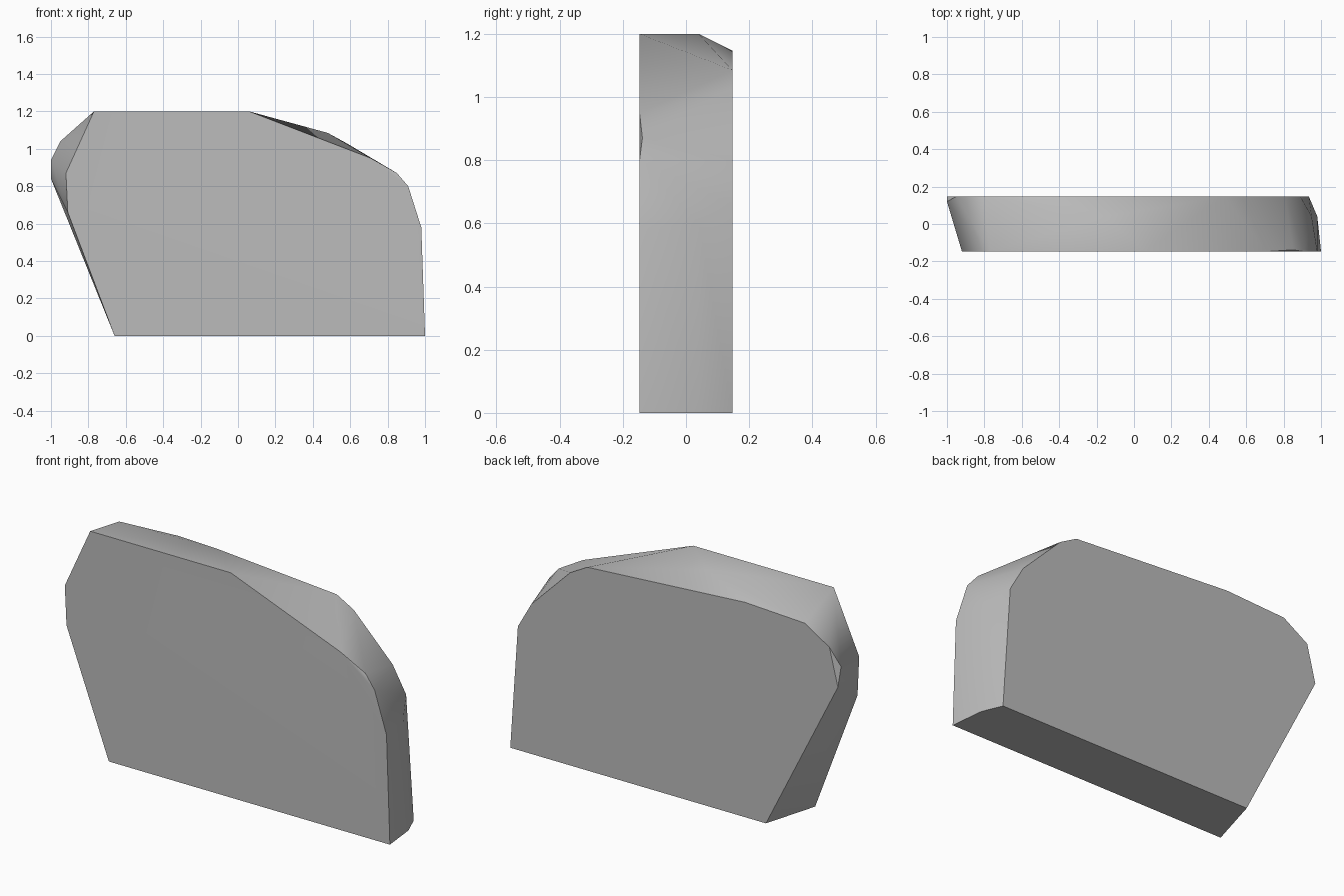
import bpy
import bmesh
import math

if "Cube" in bpy.data.objects:
    bpy.data.objects.remove(bpy.data.objects["Cube"], do_unlink=True)

HALF = 0.147  # half thickness of the slab

# Plain stone grey
stone = bpy.data.materials.new("stone_grey")
stone.use_nodes = True
grey = (0.5, 0.5, 0.5, 1)
stone.diffuse_color = grey
stone.node_tree.nodes["Principled BSDF"].inputs["Base Color"].default_value = grey

# Front and back outlines as (x, z)
front = [(-0.66, 0), (1, 0), (0.98, 0.58), (0.91, 0.8), (0.71, 0.95),
         (0.06, 1.2), (-0.77, 1.2), (-0.92, 0.87), (-0.91, 0.66)]
back = [(-0.575, 0), (0.935, 0), (0.89, 0.66), (0.81, 0.8), (0.58, 1.03),
        (0.48, 1.085), (-0.45, 1.147), (-0.805, 1.13), (-0.95, 1.04), (-1, 0.84)]

# Chipped corners that stand between the two faces
chips = [(-0.15, 0.04, 1.2), (0.98, 0.04, 0), (0.95, 0.04, 0.6),
         (-1, 0.12, 0.94), (0.85, -0.138, 0.87)]

points = [(x, -HALF, z) for x, z in front]
points += [(x, HALF, z) for x, z in back]
points += chips

# Wrap the outlines into one convex slab
bm = bmesh.new()
for p in points:
    bm.verts.new(p)
bmesh.ops.convex_hull(bm, input=bm.verts[:])
bmesh.ops.delete(bm, geom=[v for v in bm.verts if not v.link_faces], context="VERTS")
bmesh.ops.dissolve_limit(bm, angle_limit=math.radians(0.5),
                         verts=bm.verts[:], edges=bm.edges[:])
bmesh.ops.recalc_face_normals(bm, faces=bm.faces[:])

mesh = bpy.data.meshes.new("stone_slab")
bm.to_mesh(mesh)
bm.free()
mesh.materials.append(stone)
slab = bpy.data.objects.new("stone_slab", mesh)
bpy.context.collection.objects.link(slab)

# Soft rim, crisp face outlines
bpy.ops.object.select_all(action="DESELECT")
slab.select_set(True)
bpy.context.view_layer.objects.active = slab
bpy.ops.object.shade_smooth_by_angle(angle=math.radians(40))
